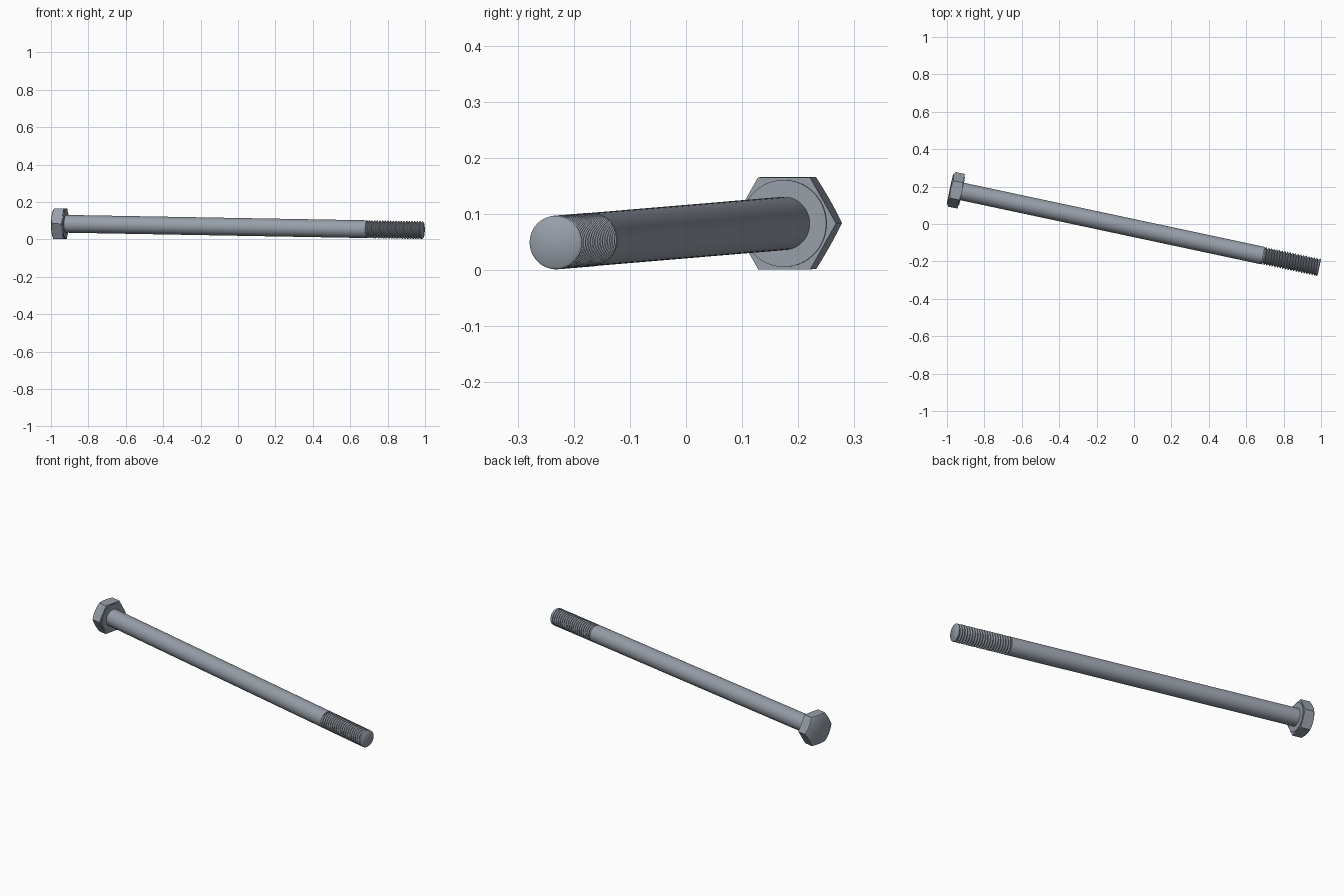
import bpy, bmesh
from math import pi, cos, sin, tan, radians
from mathutils import Matrix

cube = bpy.data.objects.get("Cube")
if cube:
    bpy.data.objects.remove(cube)

# Main sizes, measured along the bolt axis from the underside of the head
SHANK_R, THREAD_R, ROOT_R = 0.0475, 0.048, 0.0395
THREAD_START, LENGTH, PITCH = 1.646, 1.953, 0.0146
FLAT, HEAD_T, WASHER_T, WASHER_R = 0.082, 0.065, 0.004, 0.0775

steel = bpy.data.materials.new("steel_grey")
steel.use_nodes = True
steel.diffuse_color = (0.31, 0.345, 0.395, 1)
steel.node_tree.nodes["Principled BSDF"].inputs["Base Color"].default_value = steel.diffuse_color

# The bolt lies at a slant, dipping slightly toward its tip
PLACE = (Matrix.Translation((-0.92, 0.174, 0.083))
         @ Matrix.Rotation(radians(-12.03), 4, 'Z')
         @ Matrix.Rotation(radians(1.0), 4, 'Y'))


def lathe(name, rows, steps=72):
    """Skin rows around the local x axis; each row is (x, r) or a function of the angle."""
    bm = bmesh.new()
    grid = []
    for row in rows:
        ring = []
        for j in range(steps + 1):
            a = 2 * pi * j / steps
            x, r = row(a) if callable(row) else row
            ring.append(bm.verts.new((x, r * cos(a), r * sin(a))))
        grid.append(ring)
    for low, high in zip(grid, grid[1:]):
        for j in range(steps):
            bm.faces.new((low[j], low[j + 1], high[j + 1], high[j]))
    bmesh.ops.remove_doubles(bm, verts=bm.verts, dist=1e-5)
    mesh = bpy.data.meshes.new(name)
    bm.to_mesh(mesh)
    bm.free()
    mesh.materials.append(steel)
    ob = bpy.data.objects.new(name, mesh)
    bpy.context.collection.objects.link(ob)
    ob.matrix_world = PLACE
    bpy.ops.object.select_all(action='DESELECT')
    ob.select_set(True)
    bpy.context.view_layer.objects.active = ob
    bpy.ops.object.shade_smooth_by_angle(angle=radians(50))
    return ob


# Hexagonal head with a conical chamfer on its outer face
def hex_radius(a):
    return FLAT / cos(a % (pi / 3) - pi / 6)


def chamfer_edge(a):
    r = hex_radius(a)
    return -HEAD_T + (r - 0.95 * FLAT) * tan(radians(30)), r


lathe("hex_head", [(-HEAD_T, 0), (-HEAD_T, 0.95 * FLAT), chamfer_edge,
                   lambda a: (-WASHER_T, hex_radius(a)), (-WASHER_T, 0)])

# Thin bearing ring under the head
lathe("washer_face", [(-WASHER_T, WASHER_R), (0, WASHER_R), (0, SHANK_R)])

# Plain shank
lathe("shank", [(0, SHANK_R), (THREAD_START, SHANK_R), (THREAD_START, ROOT_R)])


# Helical thread: crest and root rows advance one pitch per turn
def thread_row(turn, offset, radius):
    def row(a):
        x = THREAD_START + (turn + offset + a / (2 * pi)) * PITCH
        end = LENGTH - 0.006
        if x <= THREAD_START or x >= end:
            return min(max(x, THREAD_START), end), ROOT_R
        return x, radius
    return row


tooth = [(0.0, ROOT_R), (0.14, ROOT_R), (0.5, THREAD_R), (0.64, THREAD_R)]
turns = int((LENGTH - THREAD_START) / PITCH) + 1
lathe("thread", [thread_row(t, o, r) for t in range(-1, turns) for o, r in tooth], 48)

# Chamfered tip
lathe("tip", [(LENGTH - 0.012, ROOT_R), (LENGTH - 0.004, 0.0475),
              (LENGTH, 0.0435), (LENGTH, 0)])
